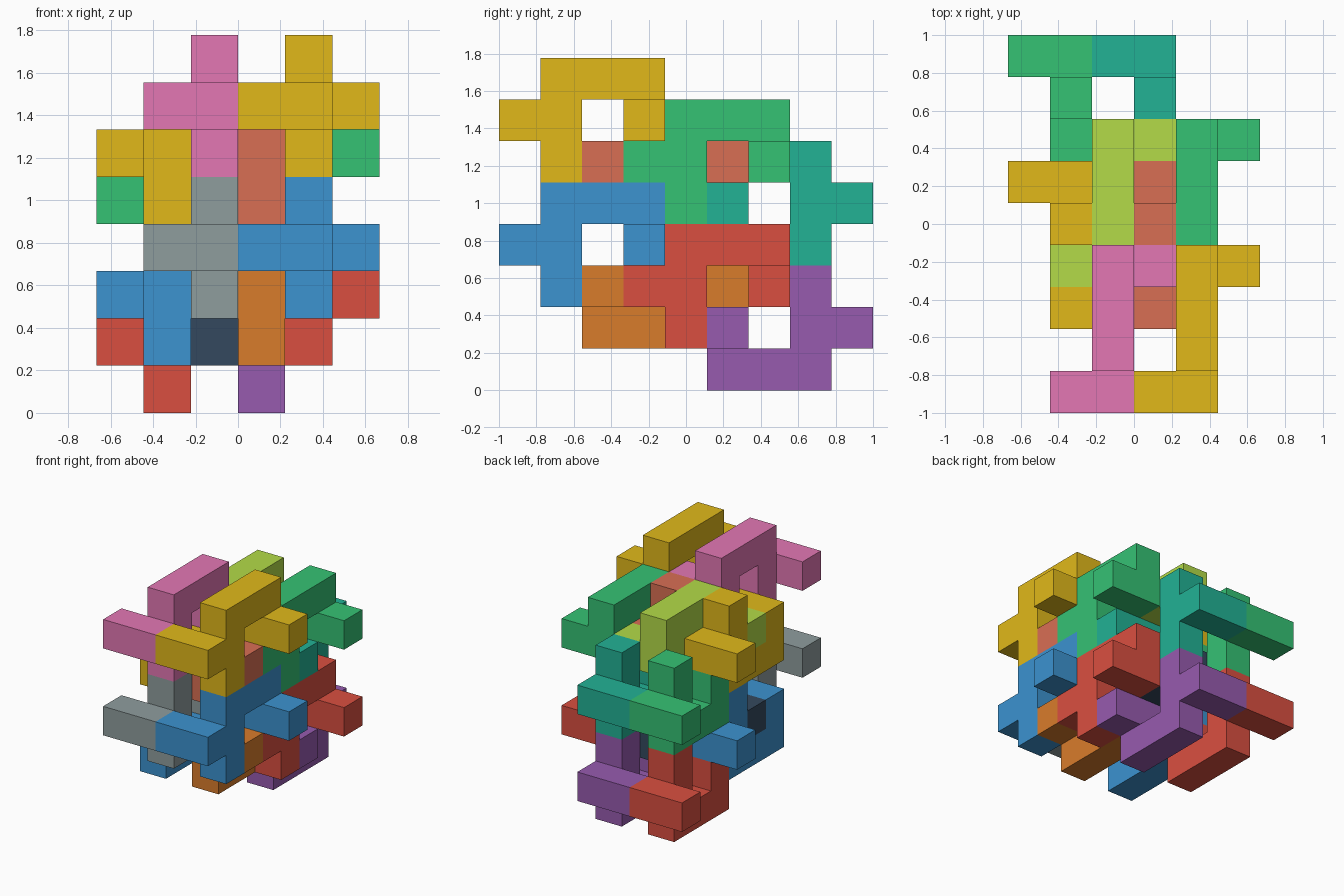
import bpy, bmesh
from math import pi
from mathutils import Vector

if "Cube" in bpy.data.objects:
    bpy.data.objects.remove(bpy.data.objects["Cube"])

U = 2 / 9  # edge of one cube cell

# Cells of the single interlocking piece: a hooked loop with an arm to each side
CELLS = {(0, 0, 0), (0, 1, 0), (0, 2, 0), (0, 2, -1), (0, 0, -1), (0, -1, -1),
         (0, 0, -2), (-1, -1, -1), (1, 2, -1)}


def piece_mesh(name):
    """Skin the cells, keeping only the outer faces."""
    bm = bmesh.new()
    for cell in CELLS:
        for axis in range(3):
            for sign in (-1, 1):
                n = [0, 0, 0]
                n[axis] = sign
                if tuple(c + d for c, d in zip(cell, n)) in CELLS:
                    continue
                normal = Vector(n)
                a = Vector([float(m == (axis + 1) % 3) for m in range(3)])
                b = normal.cross(a)
                mid = Vector(cell) + normal / 2
                corners = [(-1, -1), (1, -1), (1, 1), (-1, 1)]
                bm.faces.new([bm.verts.new((mid + a * s / 2 + b * t / 2) * U)
                              for s, t in corners])
    bmesh.ops.remove_doubles(bm, verts=bm.verts[:], dist=1e-4)
    bmesh.ops.dissolve_limit(bm, angle_limit=0.01, verts=bm.verts[:], edges=bm.edges[:])
    mesh = bpy.data.meshes.new(name)
    bm.to_mesh(mesh)
    bm.free()
    return mesh


def srgb(h):
    c = [int(h[i:i + 2], 16) / 255 for i in (0, 2, 4)]
    return [v / 12.92 if v <= 0.04045 else ((v + 0.055) / 1.055) ** 2.4 for v in c] + [1]


COLORS = {"pink": "e377b4", "gold": "e1b91a", "green": "35c274", "lime": "b3db48",
          "teal": "22b295", "terracotta": "d96f54", "grey": "8f9d9e", "blue": "3c93d0",
          "red": "da4f40", "navy": "34495e", "orange": "d97c2b", "purple": "975baf"}
MATS = {}
for key, value in COLORS.items():
    MATS[key] = bpy.data.materials.new(key)
    MATS[key].diffuse_color = srgb(value)

# place, anchor cell, turned over, upper colour, lower colour
LAYOUT = [
    ("front_right", (4, 1, 7), False, "gold", "blue"),
    ("front_left", (2, 1, 7), False, "pink", "grey"),
    ("middle_right", (4, 4, 6), False, "green", "red"),
    ("middle_left", (2, 4, 6), False, "lime", "navy"),
    ("back_right_turned", (3, 7, 3), True, "teal", "purple"),
    ("back_left_turned", (1, 7, 3), True, "green", "red"),
    ("middle_right_turned", (3, 4, 4), True, "terracotta", "orange"),
    ("middle_left_turned", (1, 4, 4), True, "gold", "blue"),
]

# Two identical layers, three cells apart
for place, (i, j, k), turned, upper, lower in LAYOUT:
    for layer, color, drop in (("upper", upper, 0), ("lower", lower, 3)):
        name = f"{layer}_{place}_piece"
        mesh = piece_mesh(name)
        mesh.materials.append(MATS[color])
        ob = bpy.data.objects.new(name, mesh)
        ob.location = ((i - 2.5) * U, (j - 4) * U, (k - drop + 0.5) * U)
        ob.rotation_euler.x = pi if turned else 0
        bpy.context.collection.objects.link(ob)

for m in bpy.data.materials:
    if m.users and not m.is_grease_pencil:
        m.use_nodes = True
        m.node_tree.nodes["Principled BSDF"].inputs["Base Color"].default_value = m.diffuse_color
